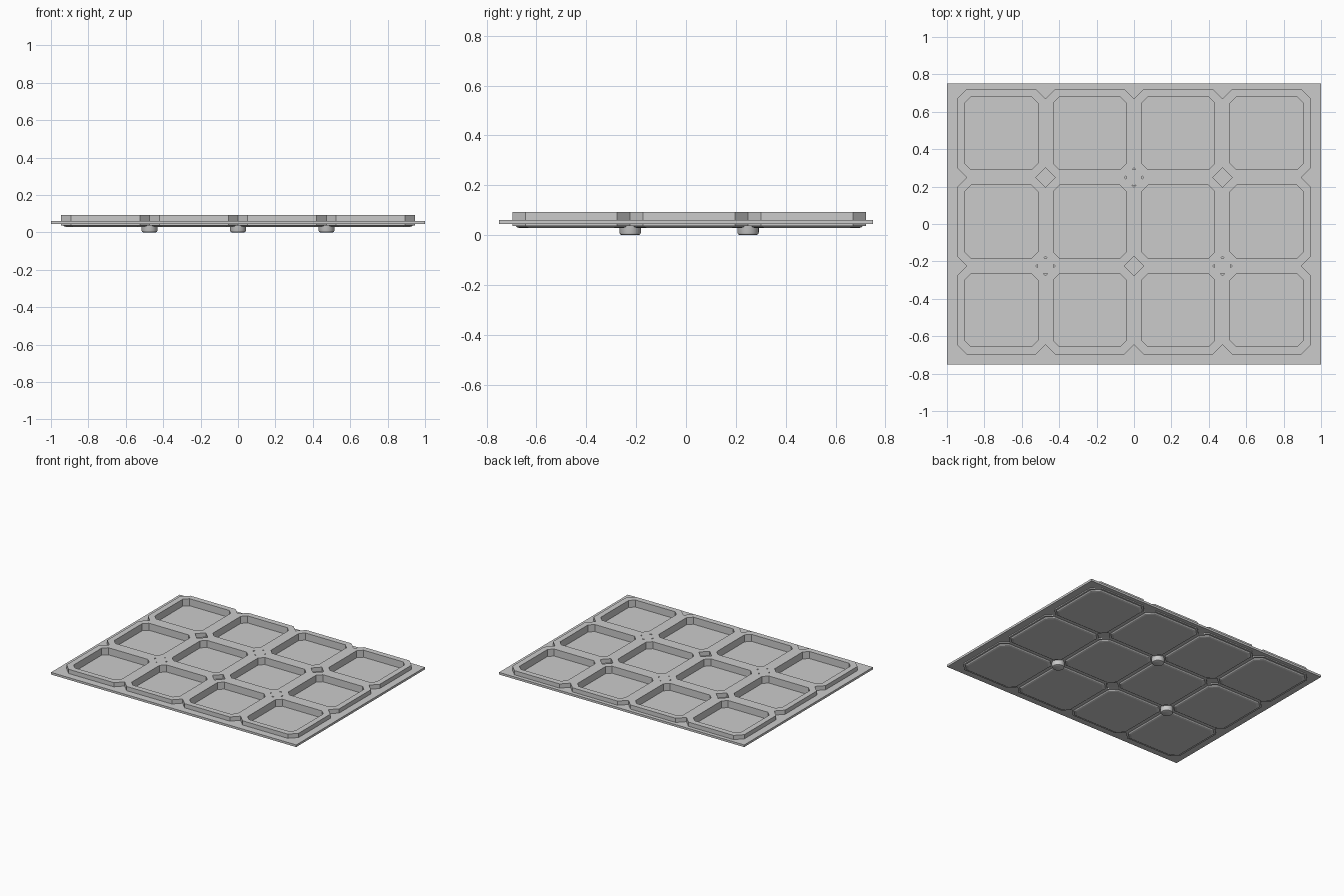
import bpy, bmesh, math

if "Cube" in bpy.data.objects:
    bpy.data.objects.remove(bpy.data.objects["Cube"])

PITCH, Y0 = 0.473, 0.0125
CENTRES = [((i - 1.5) * PITCH, Y0 + (j - 1) * PITCH) for i in range(4) for j in range(3)]


def octagon(cx, cy, h, c):
    """Chamfered square outline; even-numbered sides are the long ones."""
    k = h - c
    pts = [(h, -k), (h, k), (k, h), (-k, h), (-h, k), (-h, -k), (-k, -h), (k, -h)]
    return [(cx + x, cy + y) for x, y in pts]


def finish(bm, name, smooth=False):
    bmesh.ops.remove_doubles(bm, verts=bm.verts, dist=1e-5)
    bmesh.ops.recalc_face_normals(bm, faces=bm.faces)
    me = bpy.data.meshes.new(name)
    bm.to_mesh(me)
    bm.free()
    ob = bpy.data.objects.new(name, me)
    bpy.context.collection.objects.link(ob)
    if smooth:
        bpy.context.view_layer.objects.active = ob
        ob.select_set(True)
        bpy.ops.object.shade_smooth_by_angle(angle=math.radians(30))
        ob.select_set(False)
    return ob


# Flat plate with an opening for every tray
bm = bmesh.new()
loops = [[(-1, -.75), (1, -.75), (1, .75), (-1, .75)]]
loops += [octagon(x, y, .203, .036) for x, y in CENTRES]
edges = []
for loop in loops:
    vs = [bm.verts.new((x, y, .045)) for x, y in loop]
    edges += [bm.edges.new((vs[i], vs[i - 1])) for i in range(len(vs))]
bmesh.ops.triangle_fill(bm, edges=edges, use_beauty=True, use_dissolve=False, normal=(0, 0, 1))
ext = bmesh.ops.extrude_face_region(bm, geom=bm.faces[:])
bmesh.ops.translate(bm, vec=(0, 0, .016),
                    verts=[g for g in ext['geom'] if isinstance(g, bmesh.types.BMVert)])
finish(bm, "base_plate")

# Trays: (half width, chamfer, height) from pocket floor, over the rim, to underside
SECTION = [(.195, .033, .040), (.195, .033, .092), (PITCH / 2, .052, .092),
           (PITCH / 2, .052, .037), (.224, .046, .037), (.218, .043, .031), (.207, .038, .028)]


def has_neighbour(cx, cy, a, b):
    nx, ny = a[0] + b[0] - cx, a[1] + b[1] - cy
    return abs(nx) < .8 and abs(ny - Y0) < .55


for n, (cx, cy) in enumerate(CENTRES):
    bm = bmesh.new()
    rings = [[bm.verts.new((x, y, z)) for x, y in octagon(cx, cy, h, c)] for h, c, z in SECTION]
    for r, (low, high) in enumerate(zip(rings, rings[1:])):
        for i in range(8):
            j = (i + 1) % 8
            # leave out walls shared with the next tray
            if r == 2 and i % 2 == 0 and has_neighbour(cx, cy, low[i].co, low[j].co):
                continue
            bm.faces.new((low[i], low[j], high[j], high[i]))
    bm.faces.new(rings[0])
    bm.faces.new(rings[-1][::-1])
    finish(bm, f"tray_{n + 1}")

# Round pegs filling three of the junctions and standing as feet below
for n, (px, py) in enumerate([(0, Y0 + PITCH / 2), (-PITCH, Y0 - PITCH / 2), (PITCH, Y0 - PITCH / 2)]):
    bm = bmesh.new()
    profile = [(.034, 0), (.040, .003), (.043, .010), (.043, .092)]
    N = 24
    rings = [[bm.verts.new((px + r * math.cos(math.tau * i / N), py + r * math.sin(math.tau * i / N), z))
              for i in range(N)] for r, z in profile]
    for a, b in zip(rings, rings[1:]):
        for i in range(N):
            j = (i + 1) % N
            bm.faces.new((a[i], a[j], b[j], b[i]))
    bm.faces.new(rings[0][::-1])
    bm.faces.new(rings[-1])
    finish(bm, f"foot_{n + 1}", smooth=True)
